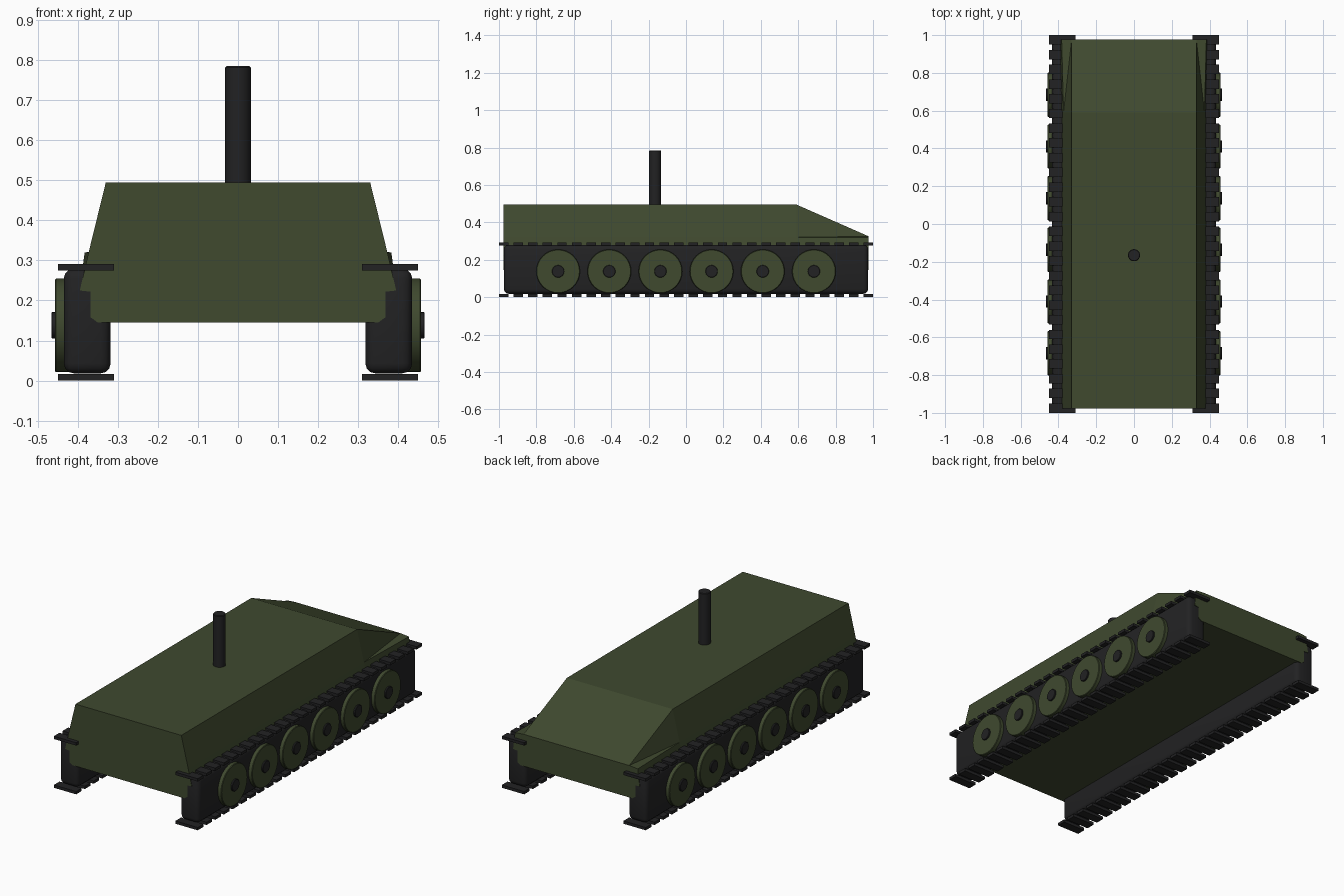
import bpy, bmesh, math

if "Cube" in bpy.data.objects:
    bpy.data.objects.remove(bpy.data.objects["Cube"])


def material(name, rgb):
    m = bpy.data.materials.new(name)
    m.diffuse_color = (*rgb, 1)
    m.use_nodes = True
    m.node_tree.nodes["Principled BSDF"].inputs["Base Color"].default_value = m.diffuse_color
    return m


GREEN = material("olive_green", (0.050, 0.067, 0.028))
BLACK = material("rubber_black", (0.016, 0.016, 0.017))


def finish(name, bm, mat, smooth=False):
    bmesh.ops.recalc_face_normals(bm, faces=bm.faces[:])
    mesh = bpy.data.meshes.new(name)
    bm.to_mesh(mesh)
    bm.free()
    obj = bpy.data.objects.new(name, mesh)
    bpy.context.collection.objects.link(obj)
    mesh.materials.append(mat)
    if smooth:
        bpy.ops.object.select_all(action='DESELECT')
        obj.select_set(True)
        bpy.context.view_layer.objects.active = obj
        bpy.ops.object.shade_smooth_by_angle(angle=math.radians(35))
    return obj


def add_box(bm, x0, x1, y0, y1, z0, z1):
    verts = bmesh.ops.create_cube(bm, size=1)["verts"]
    for v in verts:
        v.co.x = x0 if v.co.x < 0 else x1
        v.co.y = y0 if v.co.y < 0 else y1
        v.co.z = z0 if v.co.z < 0 else z1


def cylinder(name, mat, radius, length, centre, sideways, bevel, segments=32):
    bm = bmesh.new()
    bmesh.ops.create_cone(bm, cap_ends=True, segments=segments,
                          radius1=radius, radius2=radius, depth=length)
    rims = [e for e in bm.edges if abs(e.verts[0].co.z - e.verts[1].co.z) < 1e-5]
    bmesh.ops.bevel(bm, geom=rims, offset=bevel, segments=1, affect='EDGES')
    obj = finish(name, bm, mat, True)
    obj.location = centre
    if sideways:
        obj.rotation_euler.y = math.pi / 2
    return obj


# Hull: three cross-sections, with the top falling away to the rear
low = [(0.395, 0.225), (0.368, 0.222), (0.368, 0.158), (0.35, 0.145)]
body = [(0.33, 0.495), (0.373, 0.32)] + low
tail = [(0.33, 0.325), (0.383, 0.32)] + low
bm = bmesh.new()
rings = []
for y, half in ((-0.977, body), (0.59, body), (0.977, tail)):
    outline = half + [(-x, z) for x, z in reversed(half)]
    rings.append([bm.verts.new((x, y, z)) for x, z in outline])
n = len(rings[0])
for a, b in zip(rings, rings[1:]):
    for i in range(n):
        j = (i + 1) % n
        if b is rings[2] and i in (0, n - 2):
            # folded cheek beside the sloping deck
            top, side = (i, j) if i == 0 else (j, i)
            bm.faces.new((a[top], b[top], a[side]))
            bm.faces.new((b[top], b[side], a[side]))
        else:
            bm.faces.new((a[i], a[j], b[j], b[i]))
bm.faces.new(rings[0])
bm.faces.new(rings[2])
finish("hull", bm, GREEN)

# Upright tube on the deck
cylinder("deck_tube", BLACK, 0.032, 0.31, (0, -0.165, 0.63), False, 0.003)

PLATES = 26
for side, s in (("left", -1), ("right", 1)):
    # Track body with rounded edges
    bm = bmesh.new()
    add_box(bm, *sorted((s * 0.318, s * 0.435)), -0.974, 0.974, 0.018, 0.28)
    bmesh.ops.bevel(bm, geom=bm.edges[:], offset=0.025, segments=3,
                    profile=0.5, affect='EDGES')
    finish(side + "_track_body", bm, BLACK, True)

    # Track plates along the top and bottom
    bm = bmesh.new()
    for i in range(PLATES):
        y = -0.975 + 1.95 * i / (PLATES - 1)
        for z in (0.0, 0.275):
            add_box(bm, *sorted((s * 0.31, s * 0.449)),
                    y - 0.025, y + 0.025, z, z + 0.016)
    finish(side + "_track_plates", bm, BLACK)

    # Road wheels and hubs
    for i in range(6):
        y = (i - 2.5) * 0.2735
        cylinder(f"{side}_wheel_{i + 1}", GREEN, 0.117, 0.037,
                 (s * 0.4385, y, 0.138), True, 0.003)
        cylinder(f"{side}_hub_{i + 1}", BLACK, 0.033, 0.04,
                 (s * 0.446, y, 0.138), True, 0.002, 24)
